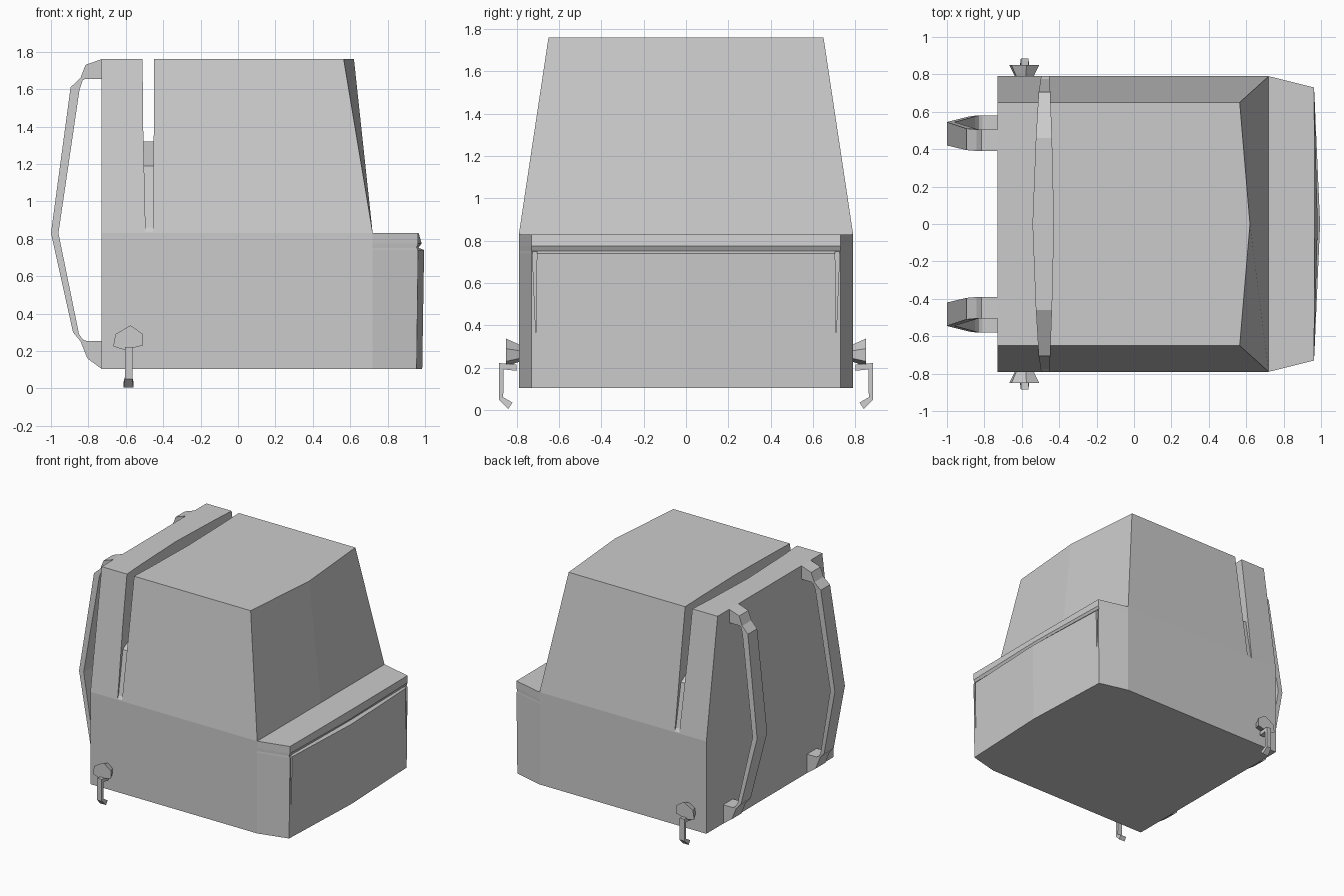
import bpy, bmesh

if "Cube" in bpy.data.objects:
    bpy.data.objects.remove(bpy.data.objects["Cube"])


def finish(name, bm):
    bmesh.ops.remove_doubles(bm, verts=bm.verts, dist=0.0005)
    bmesh.ops.recalc_face_normals(bm, faces=bm.faces)
    me = bpy.data.meshes.new(name)
    bm.to_mesh(me)
    bm.free()
    ob = bpy.data.objects.new(name, me)
    bpy.context.collection.objects.link(ob)
    return ob


def loft(bm, rings, start=True, end=True):
    vs = [[bm.verts.new(p) for p in r] for r in rings]
    n = len(rings[0])
    for a, b in zip(vs, vs[1:]):
        for i in range(n):
            j = (i + 1) % n
            bm.faces.new((a[i], a[j], b[j], b[i]))
    if start:
        bm.faces.new(vs[0])
    if end:
        bm.faces.new(vs[-1])


def cut(target, cutter):
    m = target.modifiers.new("cut", 'BOOLEAN')
    m.operation = 'DIFFERENCE'
    m.solver = 'EXACT'
    m.object = cutter
    cutter.hide_render = True
    cutter.hide_set(True)


# Main bag: lower tub with front pocket bulge, ledge and tapered upper part
def tub_ring(z, cx, fx=0.963):
    return [(-.73, .79, z), (-.73, -.79, z), (.72, -.79, z), (fx, -.73, z),
            (cx, 0, z), (fx, .73, z), (.72, .79, z)]


def top_ring(z, w, x, cx):
    return [(-.73, w, z), (-.73, -w, z), (x, -w, z), (cx, 0, z), (x, w, z)]


bm = bmesh.new()
loft(bm, [tub_ring(.105, .985, .955), tub_ring(.74, .995), tub_ring(.752, .965, .955),
          tub_ring(.775, .982), tub_ring(.83, .966)], end=False)
ledge = tub_ring(.83, .966)[2:] + [(.72, 0, .83)]
bm.faces.new([bm.verts.new(p) for p in ledge])
loft(bm, [top_ring(.83, .79, .72, .72), top_ring(1.76, .65, .565, .62)], start=False)
bag = finish("bag_body", bm)

# Slot behind the back panel: bowed walls with an arched floor
half = [(0, 1.32, -.54, -.43), (.46, 1.32, -.522, -.441), (.705, 1.19, -.507, -.45),
        (.775, .86, -.496, -.455), (.79, .835, -.495, -.455), (.9, .83, -.495, -.455)]
stations = [(-y, z, a, b) for y, z, a, b in half[:0:-1]] + half
bm = bmesh.new()
loft(bm, [[(a, y, z), (b, y, z), (b, y, 2), (a, y, 2)] for y, z, a, b in stations])
cut(bag, finish("slot_cutter", bm))

# Narrow wedge seams at the sides of the front pocket
bm = bmesh.new()
for s in (1, -1):
    tri = [(s * .705, .75), (s * .726, .75), (s * .709, .34)]
    loft(bm, [[(x, y, z) for y, z in tri] for x in (.945, 1.05)])
cut(bag, finish("pocket_seam_cutter", bm))

# Shoulder straps: outer x,z, inner x,z, y range
strap = [(-.73, 1.76, -.73, 1.655, .39, .505), (-.815, 1.73, -.815, 1.655, .39, .505),
         (-.842, 1.66, -.83, 1.648, .39, .505), (-.895, 1.61, -.847, 1.6, .395, .51),
         (-1.0, .83, -.96, .83, .42, .545),
         (-.882, .3, -.85, .29, .455, .575), (-.842, .252, -.83, .262, .46, .58),
         (-.805, .16, -.81, .253, .46, .58), (-.73, .105, -.73, .253, .46, .58)]
for s, side in ((1, "left"), (-1, "right")):
    bm = bmesh.new()
    loft(bm, [[(ox, s * a, oz), (ox, s * b, oz), (ix, s * b, iz), (ix, s * a, iz)]
              for ox, oz, ix, iz, a, b in strap])
    finish("shoulder_strap_" + side, bm)

    # Flared hexagonal side knob
    hexa = [(-.655, .29), (-.575, .337), (-.507, .29), (-.509, .23), (-.605, .205), (-.667, .225)]
    bm = bmesh.new()
    rings = []
    for y, k in ((.785, .6), (.85, 1)):
        rings.append([(-.585 + (x + .585) * k, s * y, .265 + (z - .265) * k) for x, z in hexa])
    loft(bm, rings)
    finish("side_knob_" + side, bm)

    # Bent hook hanging from the knob
    path = [(.79, .235, .19), (.862, .225, .195), (.866, .07, .0), (.825, .042, .0)]
    outer = [(.79, .205), (.838, .2), (.842, .06), (.82, .035)]
    inner_outer = [((.8, .215), (.8, .185)), ((.885, .222), (.862, .192)),
                   ((.885, .05), (.864, .06)), ((.84, .005), (.82, .035))]
    bm = bmesh.new()
    loft(bm, [[(-.585 - w, s * o[0], o[1]), (-.585 + w, s * o[0], o[1]),
               (-.585 + w, s * i[0], i[1]), (-.585 - w, s * i[0], i[1])]
              for (o, i), w in zip(inner_outer, (.02, .02, .02, .026))])
    finish("side_hook_" + side, bm)
